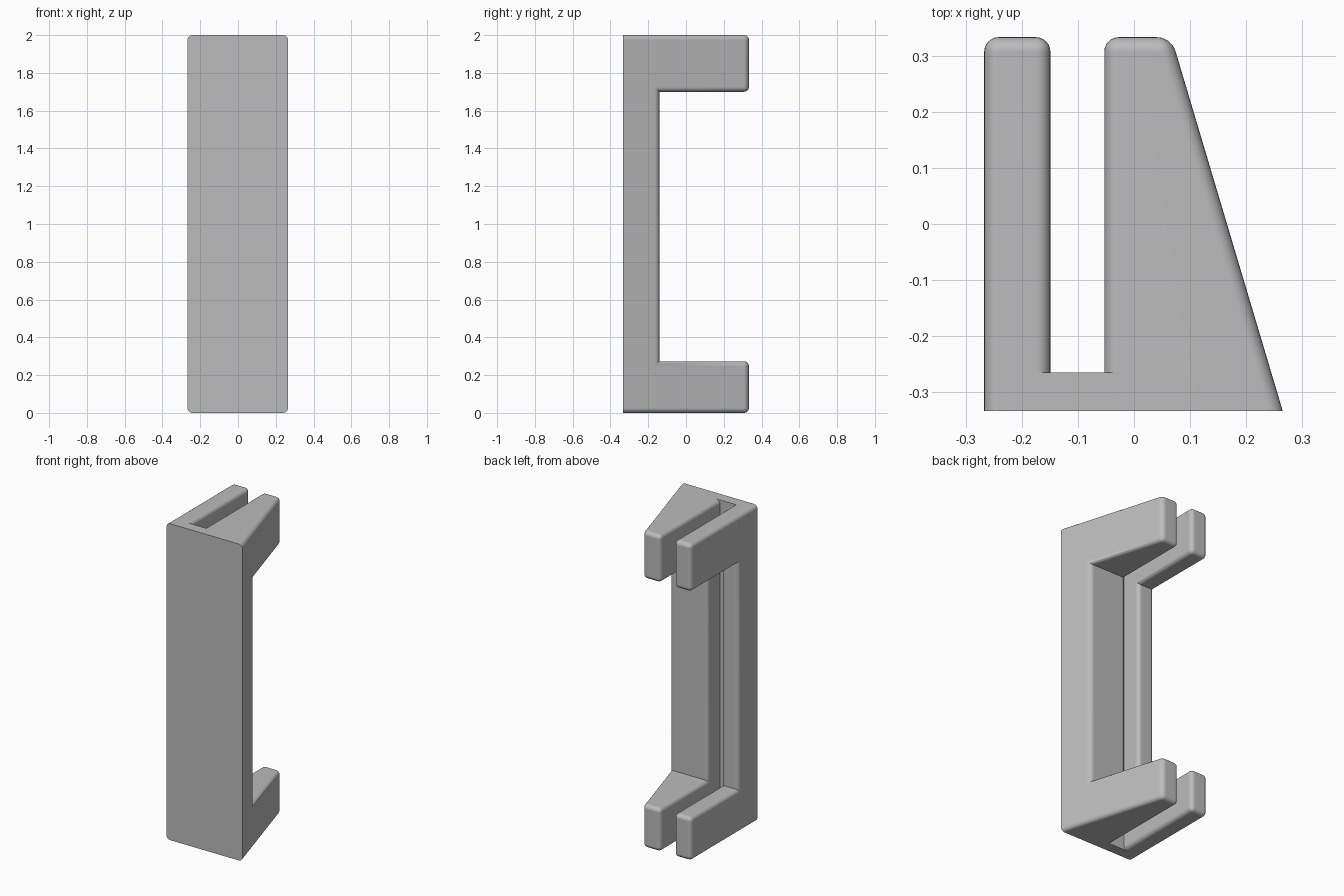
import bpy
import bmesh
import math

cube = bpy.data.objects.get("Cube")
if cube:
    bpy.data.objects.remove(cube, do_unlink=True)

FRONT, SPINE, BACK = -0.333, -0.14, 0.333
LOW, HIGH, TOP = 0.273, 1.70, 2.0
SLOT_FLOOR = -0.265
ROUND = 0.026

grey = bpy.data.materials.new("plain grey")
grey.use_nodes = True
colour = (0.5, 0.5, 0.5, 1)
grey.diffuse_color = colour
grey.node_tree.nodes["Principled BSDF"].inputs["Base Color"].default_value = colour


def extruded(name, profile, left_x, right_x, rounded):
    """Sweep a side profile (y, z) between two x limits that depend on y."""
    bm = bmesh.new()
    sides = [[bm.verts.new((limit(y), y, z)) for y, z in profile]
             for limit in (left_x, right_x)]
    bm.faces.new(sides[0])
    bm.faces.new(sides[1][::-1])
    count = len(profile)
    for i in range(count):
        j = (i + 1) % count
        bm.faces.new((sides[0][j], sides[0][i], sides[1][i], sides[1][j]))
    bmesh.ops.recalc_face_normals(bm, faces=bm.faces)
    if rounded:
        # Round outer edges; the mounting face and inner corners stay sharp
        edges = [e for e in bm.edges if e.is_convex
                 and any(v.co.y > FRONT + 0.001 for v in e.verts)]
        bmesh.ops.bevel(bm, geom=edges, offset=ROUND, offset_type='OFFSET',
                        segments=6, profile=0.5, affect='EDGES',
                        clamp_overlap=True)
    for face in bm.faces:
        face.smooth = True
    mesh = bpy.data.meshes.new(name)
    bm.to_mesh(mesh)
    bm.free()
    mesh.set_sharp_from_angle(angle=math.radians(30))
    mesh.materials.append(grey)
    obj = bpy.data.objects.new(name, mesh)
    bpy.context.collection.objects.link(obj)
    normals = obj.modifiers.new("flat face normals", 'WEIGHTED_NORMAL')
    normals.keep_sharp = True
    return obj


# Bracket profile shared by both jaws
bracket = [(FRONT, 0), (BACK, 0), (BACK, LOW), (SPINE, LOW),
           (SPINE, HIGH), (BACK, HIGH), (BACK, TOP), (FRONT, TOP)]


def slanted(y):
    return 0.265 - 0.298 * (y - FRONT)


extruded("straight_jaw", bracket, lambda y: -0.267, lambda y: -0.149, True)
extruded("wedge_jaw", bracket, lambda y: -0.053, slanted, True)

# Thin web joining the jaws at the bottom of the slot
web = [(FRONT, 0), (SLOT_FLOOR, 0), (SLOT_FLOOR, TOP), (FRONT, TOP)]
extruded("slot_web", web, lambda y: -0.177, lambda y: -0.025, False)
